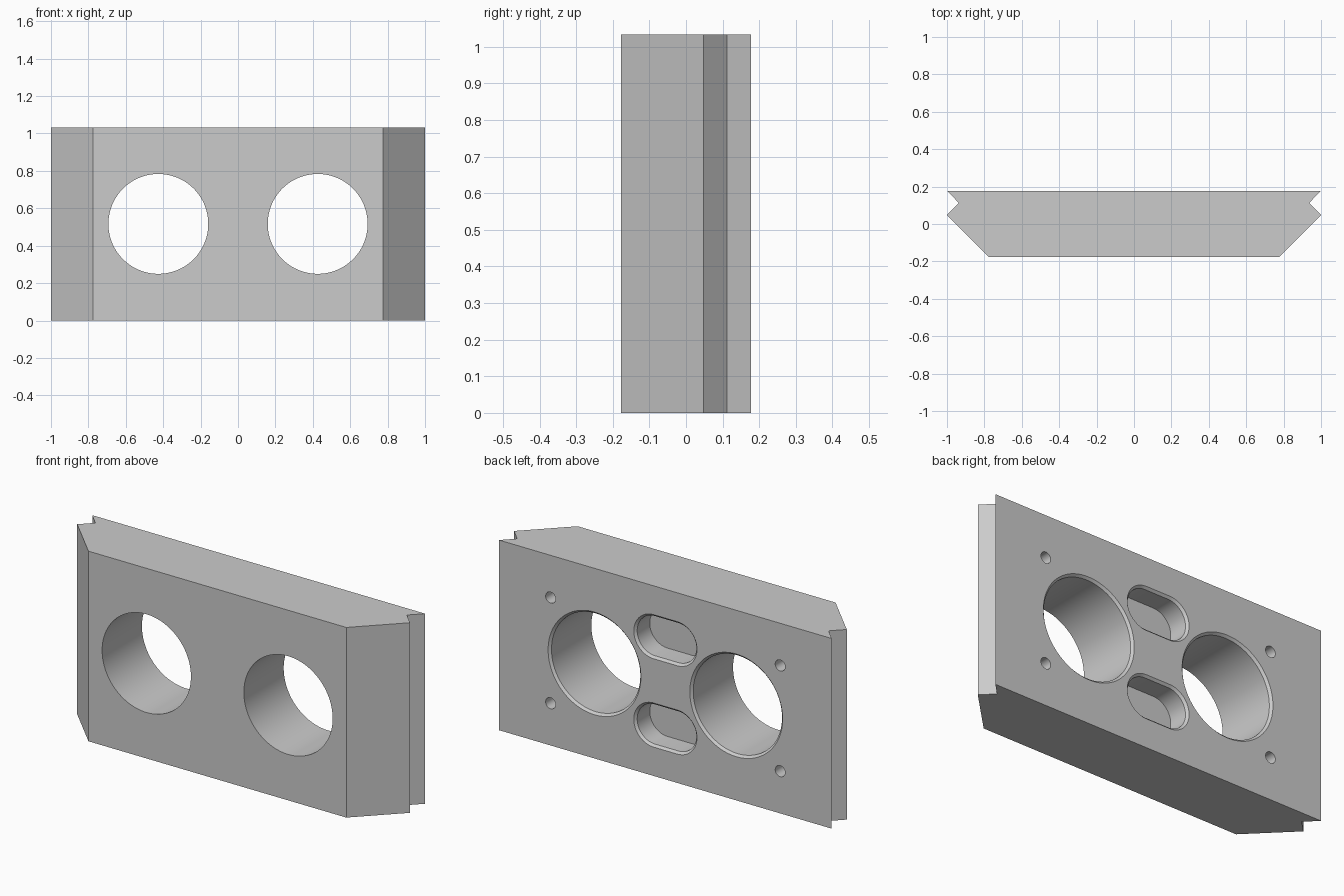
import bpy, bmesh, math

if "Cube" in bpy.data.objects:
    bpy.data.objects.remove(bpy.data.objects["Cube"])

H, YB = 1.033, 0.177          # height, half thickness
MID = H / 2


def new_object(name, bm):
    bmesh.ops.recalc_face_normals(bm, faces=bm.faces[:])
    mesh = bpy.data.meshes.new(name)
    bm.to_mesh(mesh)
    bm.free()
    obj = bpy.data.objects.new(name, mesh)
    bpy.context.collection.objects.link(obj)
    return obj


def loft(bm, rings):
    """Closed solid through matching rings of points."""
    loops = [[bm.verts.new(p) for p in ring] for ring in rings]
    n = len(loops[0])
    for a, b in zip(loops, loops[1:]):
        for i in range(n):
            j = (i + 1) % n
            bm.faces.new((a[i], a[j], b[j], b[i]))
    bm.faces.new(loops[0])
    bm.faces.new(loops[-1])


def stadium(cx, cz, half, r, y, n):
    """Circle, stretched along x by half when half > 0."""
    pts = []
    for k in range(n):
        t = 2 * math.pi * (k + 0.5) / n
        shift = math.copysign(half, math.cos(t))
        pts.append((cx + shift + r * math.cos(t), y, cz + r * math.sin(t)))
    return pts


def pocket(bm, cx, cz, half, r, depth, chamfer, n):
    """Cutter sunk into the back face, with an optional rim chamfer."""
    e = 0.008
    sections = [(YB + e, r + chamfer + e if chamfer else r)]
    if chamfer:
        sections.append((YB - chamfer, r))
    sections.append((YB - depth, r))
    loft(bm, [stadium(cx, cz, half, rr, y, n) for y, rr in sections])


# Plate: bevelled front, V notch along each side edge
right = [(0.775, -YB), (1, 0.048), (0.936, 0.1125), (1, YB)]
profile = right + [(-x, y) for x, y in reversed(right)]
bm = bmesh.new()
loft(bm, [[(x, y, z) for x, y in profile] for z in (0, H)])
plate = new_object("plate", bm)

# Cutters: two through holes, four screw holes, two slots
bm = bmesh.new()
for s in (-1, 1):
    pocket(bm, s * 0.426, MID, 0, 0.267, 0.5, 0.012, 96)
    pocket(bm, 0, MID + s * 0.24, 0.07, 0.108, 0.12, 0.012, 64)
    for t in (-1, 1):
        pocket(bm, s * 0.69, MID + t * 0.287, 0, 0.03, 0.12, 0, 32)
cutter = new_object("hole_cutter", bm)
cutter.hide_render = True

# Cut and bake the holes
mod = plate.modifiers.new("holes", 'BOOLEAN')
mod.operation = 'DIFFERENCE'
mod.solver = 'EXACT'
mod.object = cutter
bpy.context.view_layer.objects.active = plate
plate.select_set(True)
bpy.ops.object.modifier_apply(modifier=mod.name)
bpy.data.objects.remove(cutter, do_unlink=True)
bpy.ops.object.shade_smooth_by_angle(angle=math.radians(25))
